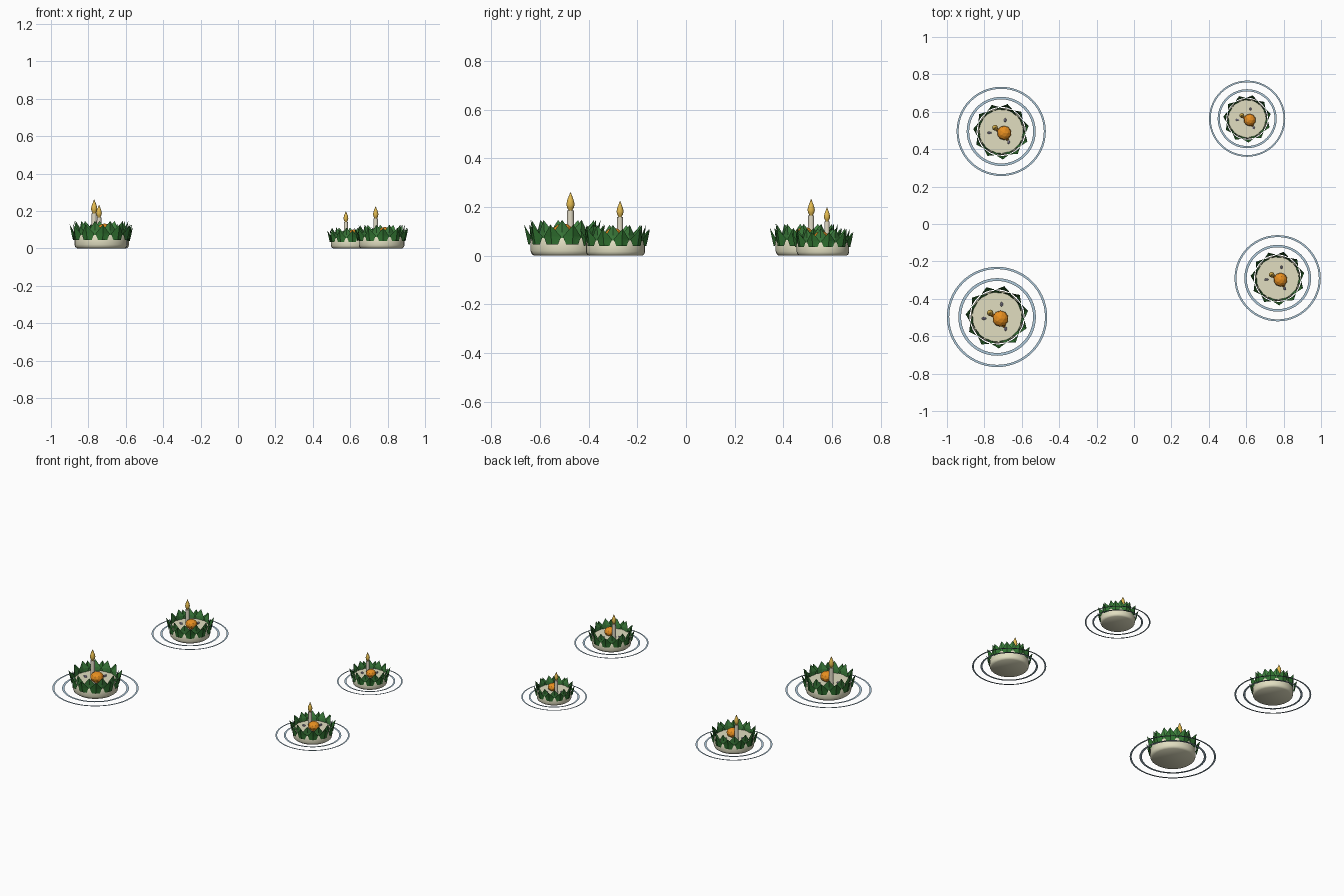
import bpy, bmesh, math
from mathutils import Vector

if "Cube" in bpy.data.objects:
    bpy.data.objects.remove(bpy.data.objects["Cube"])


def material(name, rgb):
    m = bpy.data.materials.new(name)
    m.diffuse_color = (*rgb, 1)
    m.use_nodes = True
    m.node_tree.nodes["Principled BSDF"].inputs["Base Color"].default_value = m.diffuse_color
    return m


CREAM = material("cream trunk", (0.75, 0.73, 0.53))
DARK = material("dark leaf", (0.03, 0.17, 0.03))
GREEN = material("leaf green", (0.05, 0.23, 0.05))
ORANGE = material("marigold orange", (0.82, 0.28, 0.015))
WAX = material("candle wax", (0.75, 0.70, 0.56))
GOLD = material("flame gold", (0.78, 0.50, 0.08))
LILAC = material("lilac bud", (0.40, 0.37, 0.50))
WATER = material("ripple blue", (0.42, 0.58, 0.70))


def finish(bm, name, mat, place, smooth=False, solid=True):
    """Turn a unit-size part into an object at one float's centre and scale."""
    x, y, s = place
    for v in bm.verts:
        v.co = Vector((x, y, 0)) + v.co * s
    if solid:
        bmesh.ops.recalc_face_normals(bm, faces=bm.faces)
    me = bpy.data.meshes.new(name)
    bm.to_mesh(me)
    bm.free()
    me.materials.append(mat)
    ob = bpy.data.objects.new(name, me)
    bpy.context.collection.objects.link(ob)
    if smooth:
        bpy.ops.object.select_all(action='DESELECT')
        ob.select_set(True)
        bpy.context.view_layer.objects.active = ob
        bpy.ops.object.shade_smooth_by_angle(angle=math.radians(40))
    return ob


def lathe(bm, profile, sides, cx=0, cy=0, caps=True):
    """Spin a list of (radius, height) points around a vertical axis."""
    rings = [[bm.verts.new((cx + r * math.cos(2 * math.pi * i / sides),
                            cy + r * math.sin(2 * math.pi * i / sides), z))
              for i in range(sides)] for r, z in profile]
    if caps:
        bm.faces.new(rings[0][::-1])
        bm.faces.new(rings[-1])
    for a, b in zip(rings, rings[1:]):
        for i in range(sides):
            j = (i + 1) % sides
            bm.faces.new((a[i], a[j], b[j], b[i]))


def leaf(bm, angle, r0, z0, r1, z1, width, fold):
    """A thin pointed leaf creased outward along its midrib."""
    c, s = math.cos(angle), math.sin(angle)

    def p(r, t, z):
        return bm.verts.new((r * c - t * s, r * s + t * c, z))

    rm, zm = r0 + (r1 - r0) * 0.4, z0 + (z1 - z0) * 0.4
    thick = 0.004
    tip = p(r1, 0, z1)
    base_l, base_r = p(r0, -width * 0.33, z0), p(r0, width * 0.33, z0)
    left, right = p(rm - fold, -width / 2, zm), p(rm - fold, width / 2, zm)
    for d, flip in ((0, False), (thick, True)):
        root, rib = p(r0 + fold * 0.4 - d, 0, z0), p(rm + fold * 0.3 - d, 0, zm)
        for f in ((root, base_r, right, rib), (rib, right, tip),
                  (base_l, root, rib, left), (left, rib, tip)):
            bm.faces.new(f[::-1] if flip else f)


def ball(bm, x, y, z, r, scale=(1, 1, 1), sub=1):
    new = bmesh.ops.create_icosphere(bm, subdivisions=sub, radius=r)["verts"]
    for v in new:
        v.co = Vector((v.co.x * scale[0] + x, v.co.y * scale[1] + y, v.co.z * scale[2] + z))


def build_float(place):
    # round trunk slice
    bm = bmesh.new()
    lathe(bm, [(0.128, 0), (0.138, 0.008), (0.142, 0.02), (0.142, 0.062), (0.137, 0.072)], 28)
    finish(bm, "trunk_base", CREAM, place, True)

    # two rows of folded leaves, staggered
    count = 11
    rows = (("outer_leaves", DARK, 0.0, (0.146, 0.046, 0.169, 0.128, 0.076, 0.013)),
            ("inner_leaves", GREEN, 0.5, (0.130, 0.062, 0.146, 0.147, 0.074, 0.010)))
    for name, mat, shift, dims in rows:
        bm = bmesh.new()
        for i in range(count):
            leaf(bm, 2 * math.pi * (i + shift) / count + 0.2, *dims)
        finish(bm, name, mat, place, solid=False)

    # large blossom with a small one at its foot
    bm = bmesh.new()
    ball(bm, 0.018, -0.009, 0.099, 0.043, (1, 1, 0.8), 2)
    for x, y in ((0.036, -0.046), (-0.024, 0.010)):
        ball(bm, x, y, 0.079, 0.011)
    finish(bm, "marigolds", ORANGE, place)

    # small buds around the blossom
    bm = bmesh.new()
    for x, y, sx, sy in ((0.024, 0.068, 0.7, 1.1), (-0.070, -0.008, 1.2, 0.7),
                         (0.045, -0.064, 0.8, 1.0)):
        ball(bm, x, y, 0.079, 0.012, (sx, sy, 0.8))
    finish(bm, "buds", LILAC, place, True)

    # candle and teardrop flame
    cx, cy = -0.037, 0.022
    bm = bmesh.new()
    lathe(bm, [(0.0145, 0.068), (0.0135, 0.186)], 12, cx, cy)
    finish(bm, "candle", WAX, place, True)
    bm = bmesh.new()
    lathe(bm, [(0.006, 0.184), (0.014, 0.198), (0.017, 0.212), (0.013, 0.230),
               (0.006, 0.248), (0.001, 0.261)], 12, cx, cy)
    finish(bm, "flame", GOLD, place, True)

    # flat water ripples
    s = place[2]
    for name, r, w in (("inner_ripple", 0.200, 0.0075), ("outer_ripple", 0.262, 0.0060)):
        bm = bmesh.new()
        lathe(bm, [(r + w, 0.014 / s), (r - w, 0.014 / s)], 56, caps=False)
        finish(bm, name, WATER, place, solid=False)


# four floats: centre x, centre y, scale
for spot in ((-0.732, -0.497, 1.0), (-0.710, 0.495, 0.89),
             (0.605, 0.563, 0.76), (0.768, -0.290, 0.86)):
    build_float(spot)
